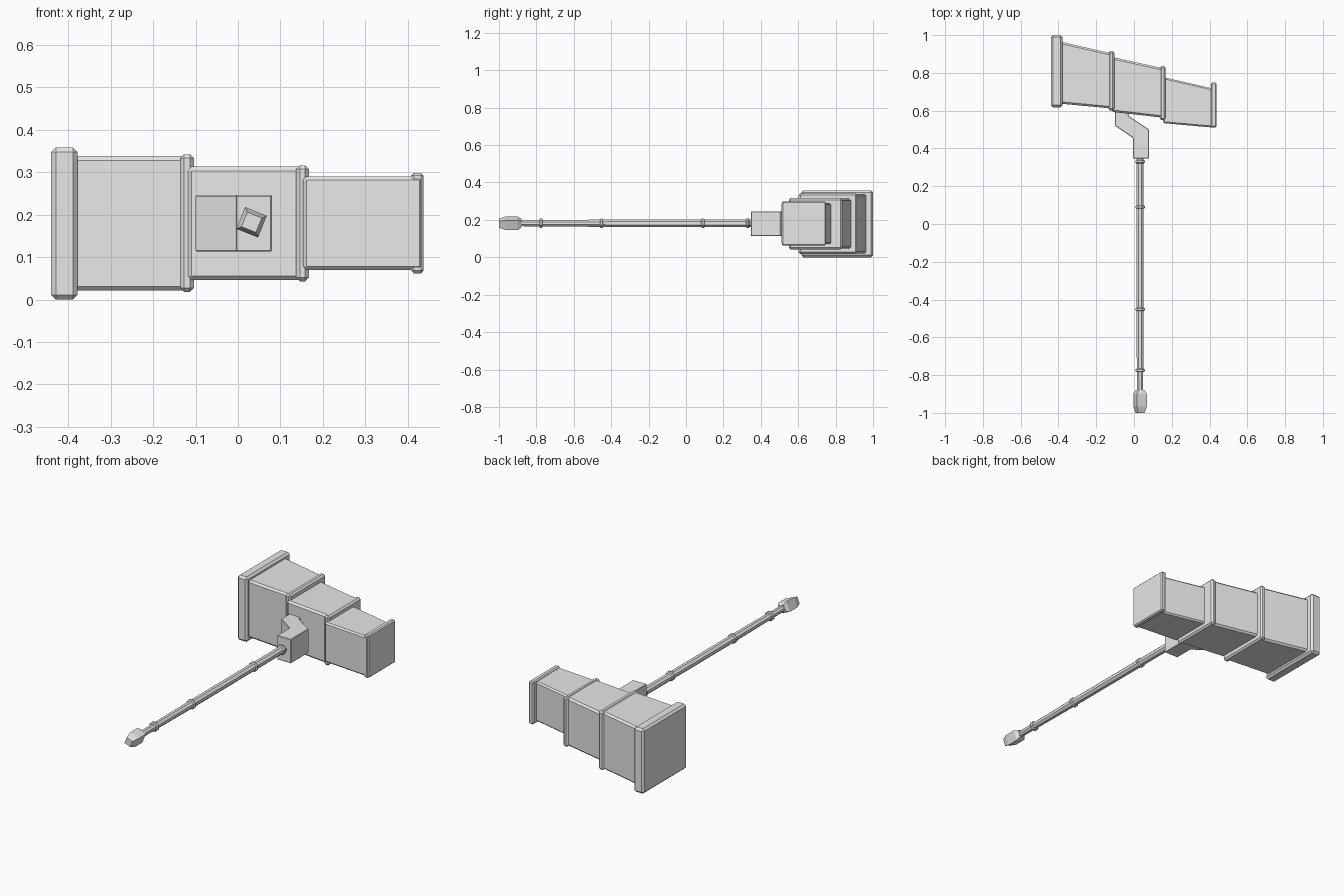
import bpy, bmesh, math
from mathutils import Matrix

cube = bpy.data.objects.get("Cube")
if cube:
    bpy.data.objects.remove(cube, do_unlink=True)

metal = bpy.data.materials.new("plain_grey")
metal.use_nodes = True
metal.diffuse_color = (0.8, 0.8, 0.8, 1)
metal.node_tree.nodes["Principled BSDF"].inputs["Base Color"].default_value = (0.8, 0.8, 0.8, 1)


def finish(name, bm, bevel=0):
    bmesh.ops.recalc_face_normals(bm, faces=bm.faces)
    mesh = bpy.data.meshes.new(name)
    bm.to_mesh(mesh)
    bm.free()
    mesh.materials.append(metal)
    ob = bpy.data.objects.new(name, mesh)
    bpy.context.collection.objects.link(ob)
    if bevel:
        mod = ob.modifiers.new("chamfer", 'BEVEL')
        mod.width = bevel
        mod.segments = 1
    return ob


def prism(name, outline, z0, z1, bevel=0):
    """Plan outline (x, y) extruded from z0 to z1."""
    bm = bmesh.new()
    base = bm.faces.new([bm.verts.new((x, y, z0)) for x, y in outline])
    top = bmesh.ops.extrude_face_region(bm, geom=[base])["geom"]
    verts = [v for v in top if isinstance(v, bmesh.types.BMVert)]
    bmesh.ops.translate(bm, verts=verts, vec=(0, 0, z1 - z0))
    return finish(name, bm, bevel)


def block(name, x0, x1, y0, y1, z0, z1, bevel):
    return prism(name, [(x0, y0), (x1, y0), (x1, y1), (x0, y1)], z0, z1, bevel)


def lathe(name, profile, sides, turn):
    """Sided shape along y from (y, radius) stations."""
    bm = bmesh.new()
    rings = []
    for y, r in profile:
        angles = [turn + math.tau * i / sides for i in range(sides)]
        rings.append([bm.verts.new((r * math.cos(a), y, r * math.sin(a))) for a in angles])
    for a, b in zip(rings, rings[1:]):
        for i in range(sides):
            j = (i + 1) % sides
            bm.faces.new((a[i], a[j], b[j], b[i]))
    bm.faces.new(rings[0])
    bm.faces.new(rings[-1])
    bm.transform(Matrix.Translation((0.032, 0, 0.182)))
    return finish(name, bm)


# Head: three tapering sections, each stepped down from the last
prism("head_large_section",
      [(-0.40, 0.638), (-0.11, 0.611), (-0.11, 0.901), (-0.40, 0.968)], 0.021, 0.338, 0.01)
prism("head_middle_section",
      [(-0.12, 0.594), (0.16, 0.562), (0.16, 0.823), (-0.12, 0.885)], 0.046, 0.313, 0.01)
prism("head_small_section",
      [(0.153, 0.534), (0.435, 0.509), (0.435, 0.713), (0.153, 0.778)], 0.07, 0.29, 0.008)

# Bands and end plates
block("large_end_plate", -0.44, -0.378, 0.618, 1.0, 0.0, 0.358, 0.011)
block("large_band", -0.136, -0.104, 0.602, 0.915, 0.018, 0.342, 0.009)
block("middle_band", 0.137, 0.167, 0.55, 0.836, 0.043, 0.316, 0.009)
block("small_end_plate", 0.408, 0.437, 0.512, 0.748, 0.062, 0.298, 0.006)

# Cranked bracket joining head and handle
prism("bracket", [(-0.10, 0.62), (-0.10, 0.52), (-0.005, 0.455), (-0.005, 0.347),
                  (0.08, 0.347), (0.08, 0.50), (-0.028, 0.572), (-0.028, 0.62)],
      0.113, 0.246, 0.003)

# Handle
lathe("handle_shaft", [(-0.90, 0.017), (-0.76, 0.0185), (-0.42, 0.021), (0.36, 0.021)],
      8, math.pi / 8)
for i, y in enumerate((-0.775, -0.452, 0.09, 0.33)):
    lathe(f"handle_ring_{i + 1}",
          [(y - 0.009, 0.021), (y - 0.005, 0.027), (y + 0.005, 0.027), (y + 0.009, 0.021)],
          8, math.pi / 8)

# Square pommel, twisted about the handle
lathe("pommel", [(-1.0, 0.026), (-0.965, 0.039), (-0.90, 0.039), (-0.88, 0.025)],
      4, math.radians(23))
